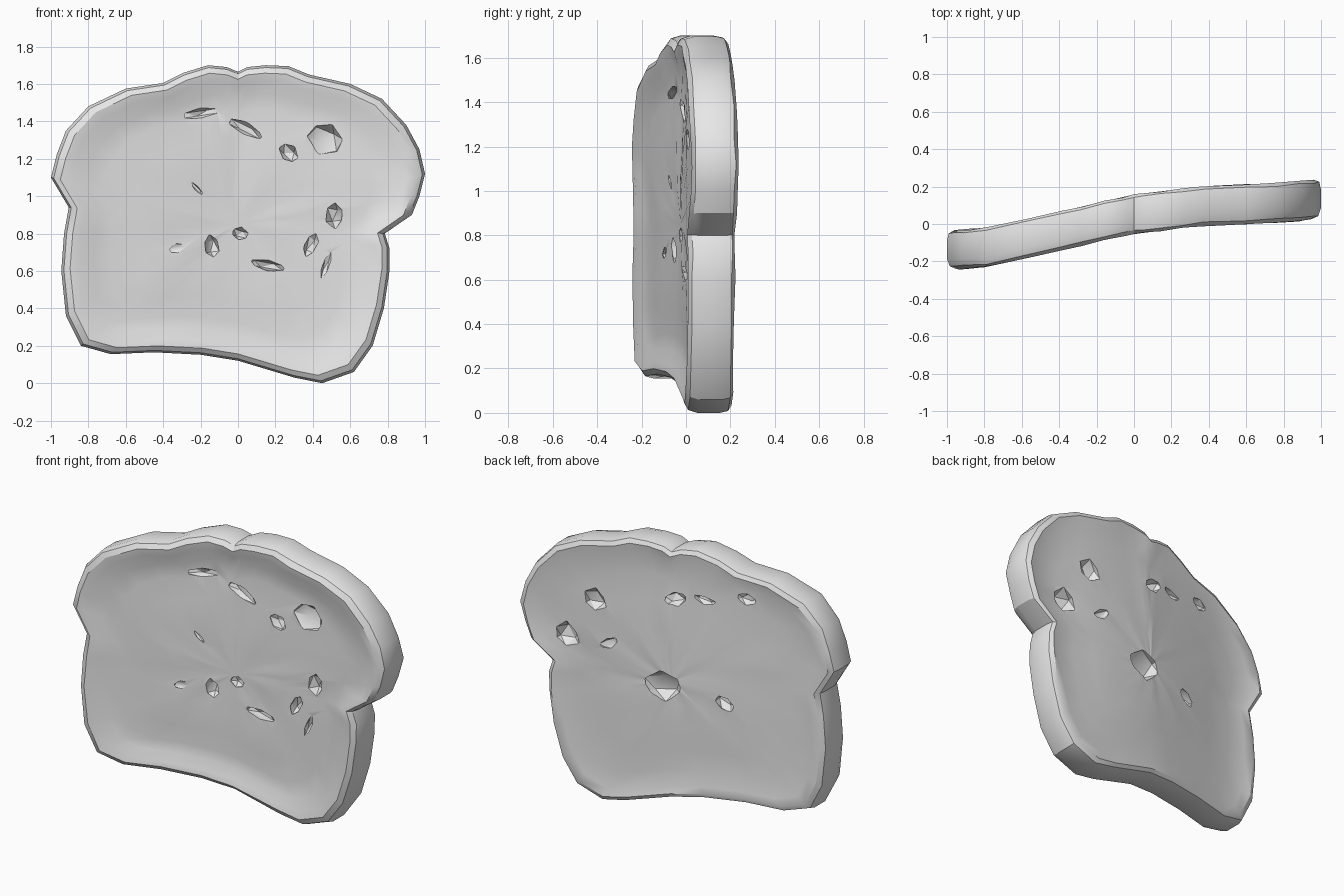
import bpy, bmesh, math, random
from mathutils import Matrix, Vector

random.seed(4)
cube = bpy.data.objects.get("Cube")
if cube:
    bpy.data.objects.remove(cube, do_unlink=True)

# One plain colour
grey = bpy.data.materials.new("light_grey")
grey.use_nodes = True
grey.diffuse_color = (0.8, 0.8, 0.8, 1)
grey.node_tree.nodes["Principled BSDF"].inputs["Base Color"].default_value = (0.8, 0.8, 0.8, 1)

# Slice outline (x, z), clockwise from the dip in the top crust
OUTLINE = [(0, 1.665), (0.05, 1.69), (0.15, 1.70), (0.27, 1.695), (0.38, 1.65), (0.6, 1.60),
           (0.77, 1.52), (0.9, 1.38), (0.97, 1.25), (1.0, 1.12), (0.97, 1.0), (0.93, 0.9),
           (0.785, 0.80), (0.81, 0.72), (0.81, 0.6), (0.78, 0.4), (0.72, 0.2), (0.62, 0.06),
           (0.45, 0.0), (0.3, 0.03), (0.0, 0.12), (-0.2, 0.152), (-0.45, 0.165), (-0.68, 0.155),
           (-0.84, 0.2), (-0.92, 0.36), (-0.945, 0.6), (-0.93, 0.8), (-0.905, 0.94), (-1.0, 1.1),
           (-0.97, 1.22), (-0.92, 1.35), (-0.8, 1.48), (-0.6, 1.575), (-0.4, 1.605), (-0.29, 1.66),
           (-0.16, 1.70), (-0.06, 1.69)]
CENTRE = (0.0, 0.85)

# Ring profiles (outline scale, distance from the mid surface)
FRONT = [(0.2, 0.08), (0.38, 0.08), (0.56, 0.077), (0.72, 0.072), (0.82, 0.077),
         (0.9, 0.1), (0.95, 0.108), (0.985, 0.09), (1.0, 0.05)]
BACK = [(1.0, -0.05), (0.99, -0.088), (0.96, -0.102), (0.9, -0.093), (0.76, -0.085),
        (0.58, -0.09), (0.38, -0.094), (0.2, -0.095)]

# Bend of the slice: mid surface depth along x
BEND = [(-1, -0.14), (-0.8, -0.125), (-0.5, -0.06), (-0.2, 0.012), (0, 0.055),
        (0.4, 0.102), (0.75, 0.115), (1, 0.135)]


def mid(x):
    x = max(-1, min(1, x))
    for (x0, y0), (x1, y1) in zip(BEND, BEND[1:]):
        if x <= x1:
            return y0 + (y1 - y0) * (x - x0) / (x1 - x0)


def make_object(name, bm):
    mesh = bpy.data.meshes.new(name)
    bm.to_mesh(mesh)
    bm.free()
    ob = bpy.data.objects.new(name, mesh)
    bpy.context.collection.objects.link(ob)
    mesh.materials.append(grey)
    return ob


# Bread body: rings from the front centre, around the crust, to the back centre
bm = bmesh.new()
rings = []
for scale, off in FRONT + BACK:
    ring = []
    for px, pz in OUTLINE:
        x = CENTRE[0] + (px - CENTRE[0]) * scale
        z = CENTRE[1] + (pz - CENTRE[1]) * scale
        wobble = random.uniform(-0.004, 0.004)
        ring.append(bm.verts.new((x, mid(x) - off + wobble, z)))
    rings.append(ring)
n = len(OUTLINE)
for a, b in zip(rings, rings[1:]):
    for i in range(n):
        j = (i + 1) % n
        bm.faces.new((a[i], a[j], b[j], b[i]))
for ring, off in ((rings[0], 0.08), (rings[-1], -0.095)):
    hub = bm.verts.new((CENTRE[0], mid(0) - off, CENTRE[1]))
    for i in range(n):
        bm.faces.new((ring[i], ring[(i + 1) % n], hub))
bmesh.ops.recalc_face_normals(bm, faces=bm.faces[:])
bread = make_object("bread_slice", bm)

# Air pockets: x, z, half width, half height, tilt in degrees, depth
FRONT_HOLES = [(0.47, 1.31, 0.11, 0.085, -25, 0.07), (0.52, 0.90, 0.05, 0.07, 0, 0.06),
               (0.39, 0.74, 0.035, 0.075, -25, 0.045), (-0.14, 0.73, 0.045, 0.065, 10, 0.05),
               (0.01, 0.80, 0.05, 0.035, -15, 0.04), (0.16, 0.63, 0.11, 0.03, -10, 0.04),
               (0.27, 1.23, 0.065, 0.045, -45, 0.05), (0.04, 1.36, 0.12, 0.035, -25, 0.045),
               (-0.19, 1.445, 0.14, 0.03, 8, 0.045), (0.47, 0.63, 0.02, 0.07, -20, 0.025),
               (-0.33, 0.72, 0.06, 0.025, 20, 0.015), (-0.22, 1.04, 0.05, 0.012, -45, 0.015)]
BACK_HOLES = [(0.49, 1.25, 0.08, 0.07, 0, 0.06), (0.69, 0.98, 0.09, 0.08, 0, 0.07),
              (0.05, 0.81, 0.13, 0.09, -10, 0.075), (-0.32, 0.77, 0.065, 0.04, 30, 0.05),
              (-0.03, 1.37, 0.08, 0.045, -20, 0.05), (-0.2, 1.39, 0.08, 0.025, 10, 0.04),
              (-0.45, 1.44, 0.07, 0.035, 10, 0.045), (0.4, 1.0, 0.08, 0.03, -30, 0.025)]


def add_pockets(bm, holes, offset):
    for x, z, w, h, tilt, depth in holes:
        made = bmesh.ops.create_icosphere(bm, subdivisions=1, radius=1.0)["verts"]
        turn = Matrix.Rotation(math.radians(-tilt), 4, 'Y')
        place = Matrix.Translation((x, mid(x) - offset, z)) @ turn @ Matrix.Diagonal((w, depth, h, 1))
        for v in made:
            v.co = place @ (v.co * random.uniform(0.85, 1.15))


bm = bmesh.new()
add_pockets(bm, FRONT_HOLES, 0.078)
add_pockets(bm, BACK_HOLES, -0.09)
pockets = make_object("pocket_cutters", bm)
pockets.hide_render = True

# Cut the pockets, bake the result and drop the cutters
cut = bread.modifiers.new("pockets", 'BOOLEAN')
cut.operation = 'DIFFERENCE'
cut.solver = 'EXACT'
cut.use_self = True
cut.object = pockets
bpy.context.view_layer.update()
baked = bpy.data.meshes.new_from_object(bread.evaluated_get(bpy.context.evaluated_depsgraph_get()))
bread.modifiers.clear()
bread.data = baked
bpy.data.objects.remove(pockets, do_unlink=True)

# Smooth crumb with sharp pocket edges
for ob in bpy.context.selected_objects:
    ob.select_set(False)
bread.select_set(True)
bpy.context.view_layer.objects.active = bread
bpy.ops.object.shade_smooth_by_angle(angle=math.radians(32))
